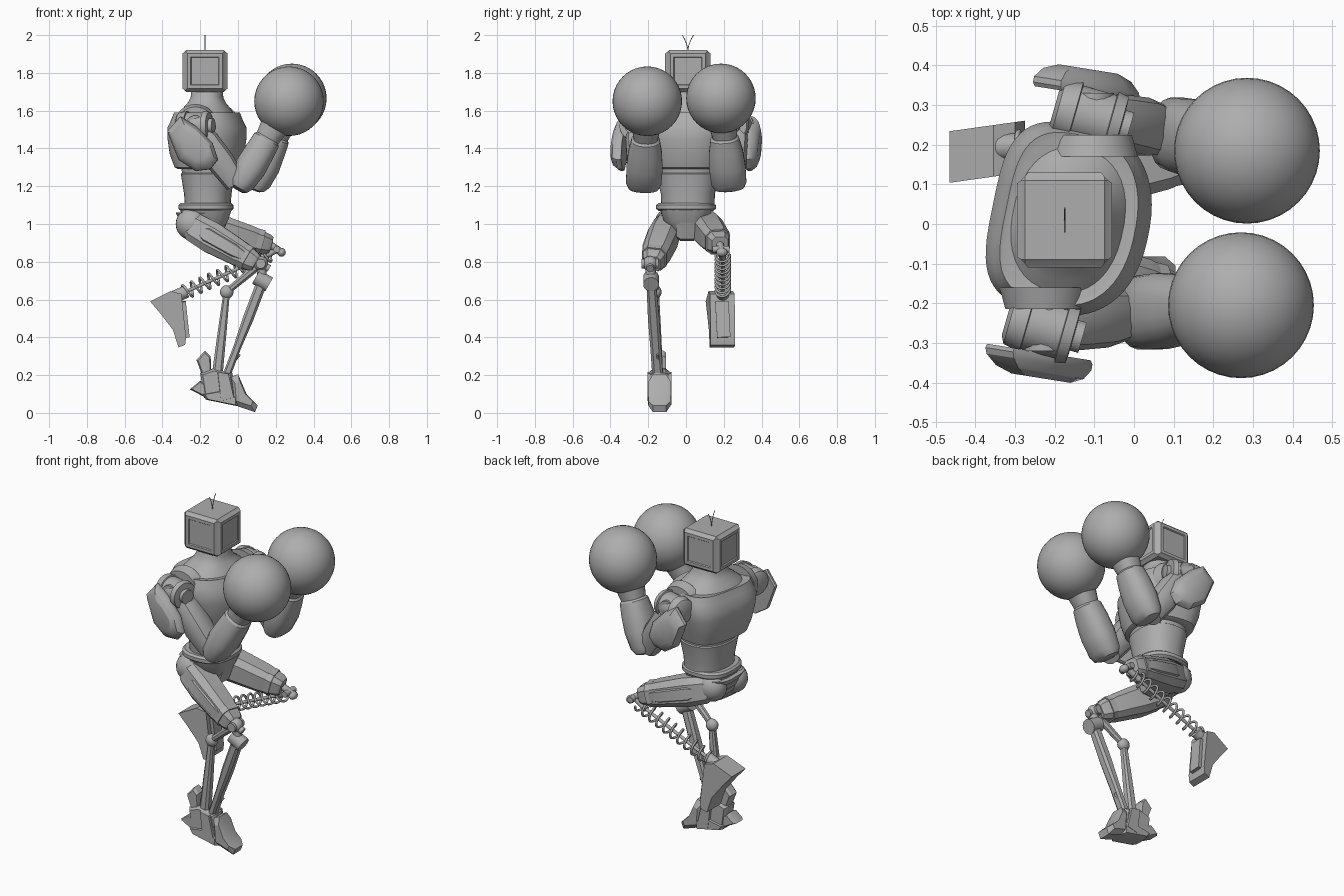
import bpy, bmesh, math
from mathutils import Vector, Matrix

if "Cube" in bpy.data.objects:
    bpy.data.objects.remove(bpy.data.objects["Cube"])

grey = bpy.data.materials.new("plain grey")
grey.use_nodes = True
grey.diffuse_color = (.42, .42, .42, 1)
grey.node_tree.nodes["Principled BSDF"].inputs["Base Color"].default_value = grey.diffuse_color


def finish(name, bm, angle=30):
    bmesh.ops.recalc_face_normals(bm, faces=bm.faces)
    mesh = bpy.data.meshes.new(name)
    bm.to_mesh(mesh)
    bm.free()
    mesh.materials.append(grey)
    mesh.shade_smooth()
    mesh.set_sharp_from_angle(angle=math.radians(angle))
    bpy.context.collection.objects.link(bpy.data.objects.new(name, mesh))


def skin(bm, rings):
    count = len(rings[0])
    for lower, upper in zip(rings, rings[1:]):
        for i in range(count):
            j = (i + 1) % count
            bm.faces.new((lower[i], lower[j], upper[j], upper[i]))
    bm.faces.new(rings[0])
    bm.faces.new(rings[-1])


def limb(name, start, end, profile, sides=20, power=2, yaw=0, back_power=None):
    """Loft rounded sections (fraction along, half width, half depth) from start to end."""
    start, end = Vector(start), Vector(end)
    along = (end - start).normalized()
    reference = Vector((1, 0, 0)) if abs(along.y) > .9 else Vector((0, 1, 0))
    across = (reference - along * reference.dot(along)).normalized()
    across = Matrix.Rotation(yaw, 3, along) @ across
    other = along.cross(across)
    bm = bmesh.new()
    rings = []
    for fraction, width, *depth in profile:
        depth = depth[0] if depth else width
        ring = []
        for i in range(sides):
            angle = math.tau * (i + .5) / sides
            exponent = back_power if back_power and math.sin(angle) > 0 else power
            c, s = (math.copysign(abs(v) ** (2 / exponent), v) for v in (math.cos(angle), math.sin(angle)))
            ring.append(bm.verts.new(start.lerp(end, fraction) + across * width * c + other * depth * s))
        rings.append(ring)
    skin(bm, rings)
    finish(name, bm)


def rod(name, start, end, radius, end_radius=None, sides=16):
    limb(name, start, end, [(0, radius), (1, end_radius or radius)], sides)


def prism(name, outline, layers, shear=0):
    """Stack an (x, z) outline at several y depths, each with its own scale."""
    bm = bmesh.new()
    middle = sum((Vector(p) for p in outline), Vector((0, 0))) / len(outline)
    rings = []
    for y, scale in layers:
        offsets = [(Vector(p) - middle) * scale for p in outline]
        rings.append([bm.verts.new((middle.x + o.x, y + shear * o.x, middle.y + o.y)) for o in offsets])
    skin(bm, rings)
    finish(name, bm)


def ball(name, centre, radius, stretch=(1, 1, 1), segments=40):
    bm = bmesh.new()
    place = Matrix.Translation(centre) @ Matrix.Diagonal((*stretch, 1))
    bmesh.ops.create_uvsphere(bm, u_segments=segments, v_segments=segments // 2, radius=radius, matrix=place)
    finish(name, bm)


def wire(name, points, radius):
    curve = bpy.data.curves.new(name, "CURVE")
    curve.dimensions = "3D"
    curve.bevel_depth = radius
    curve.bevel_resolution = 2
    curve.use_fill_caps = True
    spline = curve.splines.new("POLY")
    spline.points.add(len(points) - 1)
    for point, position in zip(spline.points, points):
        point.co = (*position, 1)
    curve.materials.append(grey)
    bpy.context.collection.objects.link(bpy.data.objects.new(name, curve))


# Head: boxy case with raised bevelled panels and two bent antennae
head = Vector((-.175, .01, 1.81))
bm = bmesh.new()
bmesh.ops.create_cube(bm, size=.22, matrix=Matrix.Translation(head))
bmesh.ops.bevel(bm, geom=bm.edges[:], offset=.01, segments=1, affect="EDGES")
bm.normal_update()
panels = [f for f in bm.faces if f.calc_area() > .03 and abs(f.normal.z) < .5]
for thickness, depth in ((.01, .01), (.025, 0), (.006, -.006)):
    bmesh.ops.inset_individual(bm, faces=panels, thickness=thickness, depth=depth)
finish("head_case", bm, 20)
for side in (-1, 1):
    bend = [i / 5 for i in range(6)]
    wire("antenna", [head + Vector((0, side * .03 * t * t, .1 + .09 * t)) for t in bend], .002)

# Torso: rounded chest with a flatter back and a collar step, neck, waist and belt
YAW = -.2
core = Vector((-.16, .01, 1))
up = Vector((0, 0, 1))
chest = [(.29, .165, .145), (.3, .19, .165), (.37, .21, .19), (.45, .23, .2), (.51, .24, .2),
         (.55, .23, .18), (.59, .215, .165), (.585, .195, .15)]
limb("chest", core, core + up, chest, 56, 2.3, YAW, 3.4)
neck = [(.57, .2, .15), (.61, .155, .125), (.64, .115, .1), (.67, .095, .085), (.73, .085, .08)]
limb("neck", core - Vector((.012, 0, 0)), core + up, neck, 40, 2.3, YAW)
waist = [(.09, .14, .12), (.16, .143, .125), (.265, .166, .142), (.27, .16, .136), (.31, .165, .14)]
limb("waist", core, core + up, waist, 40, 2.3, YAW / 2)
hip_centre = Vector((-.17, 0, 1))
limb("belt", hip_centre, hip_centre + up, [(.07, .145, .135), (.08, .158, .146), (.1, .158, .146), (.11, .145, .135)], 40, 2.5)

# Pelvis with stacked rear plates
limb("pelvis", hip_centre, hip_centre + up, [(-.08, .035, .045), (-.04, .075, .085), (.02, .12), (.08, .14)], 16, 3)
for level in range(3):
    grow = 1 + level * .2
    base = Vector((-.22, 0, .96 + .036 * level))
    limb("rear_plate", base, base + up * .03, [(0, .08 * grow, .07 * grow), (1, .1 * grow, .08 * grow)], 16, 3)
prism("crotch_plate", [(-.1, 1.07), (-.04, 1.06), (-.09, .92), (-.14, .91)], [(-.05, .8), (-.03, 1), (.04, 1), (.06, .8)])

# Arms: shoulder drum, socket, armour pad, upper arm, forearm and round glove
facing = Vector((.95, -.27, 0))
shield = [(-.15, -.03), (-.08, .05), (0, 0), (.09, -.09), (.12, -.18), (.08, -.23), (0, -.24), (-.09, -.18)]
drum = [(0, .05), (.05, .07), (.27, .078), (.28, .07), (.73, .07), (.74, .08), (.88, .074), (.89, .04), (1, .04)]
forearm = [(-.01, .05, .03), (.01, .08, .05), (.07, .094, .07), (.25, .097, .084), (.42, .09, .08),
           (.56, .075), (.58, .065), (.75, .08)]
arms = {"right": (-1, (-.225, -.26, 1.52), (0, -.225, 1.2), (.27, -.205, 1.65)),
        "left": (1, (-.105, .27, 1.52), (.09, .23, 1.2), (.285, .185, 1.665))}
for side, (sign, shoulder, elbow, glove) in arms.items():
    shoulder, elbow, glove = Vector(shoulder), Vector(elbow), Vector(glove)
    outward = Vector((0, sign, 0))
    limb(side + "_shoulder_drum", shoulder - facing * .1, shoulder + facing * .1, drum, 28)
    rod(side + "_shoulder_joint", shoulder - outward * .1, shoulder + outward * .06, .055)
    rod(side + "_shoulder_socket", shoulder - outward * .1, shoulder - outward * .045, .115, .1, 32)
    prism(side + "_shoulder_pad", [(shoulder.x + x, shoulder.z + z) for x, z in shield],
          [(sign * y, scale) for y, scale in ((.325, .97), (.335, 1), (.35, .98), (.375, .82), (.39, .55))], -.16)
    limb(side + "_upper_arm", shoulder, elbow, [(0, .05), (.25, .07), (.6, .075), (.95, .06)], 12, 2.6)
    limb(side + "_forearm", elbow - up * .015, glove, forearm, 20, 2.4)
    ball(side + "_glove", glove, .184)

# Thighs: faceted armour with side panels and end collars
thigh = [(0, .05), (.1, .072, .08), (.35, .08, .087), (.75, .073), (.96, .055), (1, .045)]
panel = [(.2, .06, .03), (.3, .078, .05), (.7, .073, .045), (.86, .055, .03)]
thighs = {"right": (-1, (-.265, -.09, 1), (.1, -.18, .79)),
          "left": (1, (-.25, .085, 1.01), (.17, .18, .89))}
for side, (sign, hip, knee) in thighs.items():
    hip, knee = Vector(hip), Vector(knee)
    ball(side + "_hip", hip + Vector((.02, 0, 0)), .085, (1, .9, 1), 24)
    limb(side + "_thigh", hip, knee, thigh, 8, 3.4)
    outward = Vector((0, sign * .01, 0))
    limb(side + "_thigh_panel", hip + outward, knee + outward, panel, 8, 4)
    limb(side + "_thigh_collar", hip, knee, [(.8, .07), (.88, .07)], 8, 3)

# Left lower leg: knee pins, coil spring on a thin core, and peg foot
knob = Vector((.23, .19, .85))
across = Vector((0, .045, 0))
rod("left_knee_axle", knee, knob, .02)
pin = knee.lerp(knob, .6)
rod("left_knee_pin", pin - across, pin + across, .018)
ball("left_knee_knob", knob, .023, (1, 1.3, 1), 16)
top, bottom = Vector((.17, .195, .84)), Vector((-.29, .195, .635))
rod("left_knee_link", pin, top.lerp(bottom, .1), .018)
axis = (bottom - top).normalized()
sideways = Vector((0, 1, 0))
normal = axis.cross(sideways)
TURNS, STEPS = 10, 18
coil = []
for i in range(TURNS * STEPS + 1):
    angle = math.tau * i / STEPS
    coil.append(top.lerp(bottom, i / (TURNS * STEPS)) + .038 * (sideways * math.cos(angle) + normal * math.sin(angle)))
wire("left_shin_spring", coil, .0065)
rod("left_spring_core", top, bottom, .009)
rod("left_spring_seat", bottom - axis * .02, bottom + axis * .05, .034)
peg = [(-.465, .59), (-.355, .645), (-.3, .63), (-.29, .54), (-.275, .4), (-.28, .36), (-.315, .347), (-.345, .44), (-.41, .525)]
prism("left_peg_foot", peg, [(.122, 1), (.252, 1)], .14)
limb("left_foot_plate", (-.288, .19, .59), (-.268, .2, .4), [(0, .036, .012), (1, .036, .012)], 4, 50)

# Right lower leg: knee, twin struts and link
knee = Vector((.12, -.19, .79))
shin_top = Vector((.13, -.185, .7))
joint = Vector((-.06, -.16, .64))
ankle = Vector((-.06, -.15, .2))
ball("right_knee_ball", knee, .04, segments=20)
rod("right_knee_pin", knee - across, knee + across, .026)
rod("right_knee_bridge", knee, shin_top, .026)
slant = Vector((.035, 0, -.02))
rod("right_knee_drum", shin_top - slant, shin_top + slant, .042)
rod("right_knee_front_bolt", knee - slant / 2, knee + slant * 1.3, .02)
limb("right_front_strut", shin_top, ankle, [(0, .026, .03), (.4, .032, .03), (.7, .03, .022), (1, .03, .022)], 8, 3)
limb("right_rear_strut", joint, ankle - Vector((.05, 0, 0)), [(0, .018), (.5, .025), (1, .03)], 8, 3)
ball("right_strut_joint", joint, .036, (1, .85, 1), 20)
rod("right_knee_link", joint, knee, .018, .024, 8)
wire("right_ankle_cable", [ankle, ankle + Vector((.03, 0, .06)), ankle + Vector((.07, 0, .11))], .006)

# Right foot: ankle block, toe, sole, heel fins and side plates
foot_parts = {
    "ankle_block": (.05, .85, [(-.2, .21), (-.13, .235), (-.03, .21), (-.01, .09), (-.1, .06), (-.18, .08)]),
    "toe": (.058, .65, [(-.04, .19), (0, .205), (.045, .1), (.105, .04), (.09, .004), (-.03, .045)]),
    "sole": (.062, .85, [(-.19, .1), (-.08, .12), (0, .08), (0, .035), (-.17, .07)]),
    "heel_spur": (.045, .8, [(-.255, .125), (-.2, .17), (-.17, .15), (-.17, .08)]),
    "heel_fin": (.035, .8, [(-.22, .28), (-.175, .33), (-.145, .3), (-.14, .2), (-.19, .2)]),
    "side_plates": (.064, .95, [(-.11, .22), (-.05, .21), (-.02, .08), (-.09, .06)])}
for name, (half, rim, outline) in foot_parts.items():
    prism("right_" + name, outline, [(-.14 + half * k, 1 if abs(k) < 1 else rim) for k in (-1, -.6, .6, 1)])
